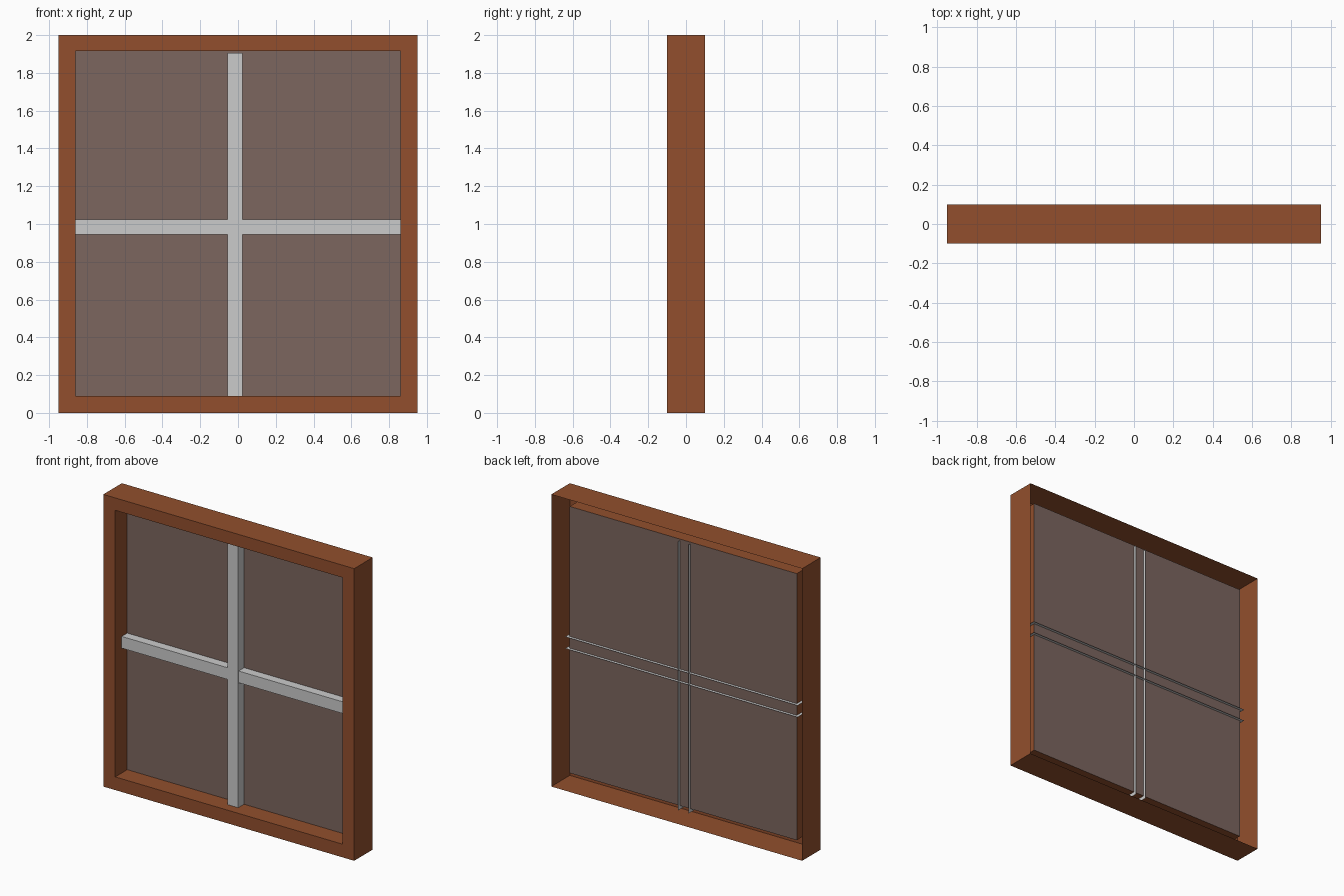
import bpy

if "Cube" in bpy.data.objects:
    bpy.data.objects.remove(bpy.data.objects["Cube"])


def material(name, rgb):
    mat = bpy.data.materials.new(name)
    mat.diffuse_color = (*rgb, 1)
    mat.use_nodes = True
    mat.node_tree.nodes["Principled BSDF"].inputs["Base Color"].default_value = mat.diffuse_color
    return mat


def mesh_object(name, verts, faces, mat=None):
    mesh = bpy.data.meshes.new(name)
    mesh.from_pydata(verts, [], faces)
    obj = bpy.data.objects.new(name, mesh)
    bpy.context.collection.objects.link(obj)
    if mat:
        mesh.materials.append(mat)
    return obj


def rectangle(x, z0, z1, y):
    return [(-x, y, z0), (x, y, z0), (x, y, z1), (-x, y, z1)]


def channel(name, profile, start, end, place):
    """Open U-shaped strip swept between two positions."""
    n = len(profile)
    verts = [place(a, y, t) for t in (start, end) for a, y in profile]
    faces = [(i, i + 1, n + i + 1, n + i) for i in range(n - 1)]
    return mesh_object(name, verts, faces)


wood = material("wood", (0.287, 0.078, 0.026))
glass = material("glass", (0.202, 0.133, 0.114))

OPEN_X, OPEN_Z0, OPEN_Z1, PANE_Y = 0.86, 0.09, 1.915, 0.03

# Frame: outer wall, front ring and inner reveal, open at the back
loops = [rectangle(0.95, 0, 2, 0.1), rectangle(0.95, 0, 2, -0.1),
         rectangle(OPEN_X, OPEN_Z0, OPEN_Z1, -0.1),
         rectangle(OPEN_X, OPEN_Z0, OPEN_Z1, PANE_Y)]
verts = [v for loop in loops for v in loop]
faces = [(4 * k + i, 4 * k + 4 + i, 4 * k + 4 + (i + 1) % 4, 4 * k + (i + 1) % 4)
         for k in range(3) for i in range(4)]
mesh_object("window_frame", verts, faces, wood)

# Single glass sheet
mesh_object("glass_pane", rectangle(OPEN_X, OPEN_Z0, OPEN_Z1, PANE_Y),
            [(0, 1, 2, 3)], glass)


# Glazing bars: hollow channels whose sides poke through the glass
def bar_profile(low, high, front):
    return [(low, 0.05), (low, front), (high, front), (high, 0.05)]


channel("vertical_bar", bar_profile(-0.055, 0.025, -0.033), 0.065, 1.905,
        lambda a, y, t: (a, y, t))
channel("horizontal_bar", bar_profile(0.945, 1.025, -0.03), 0.88, -0.88,
        lambda a, y, t: (t, y, a))
